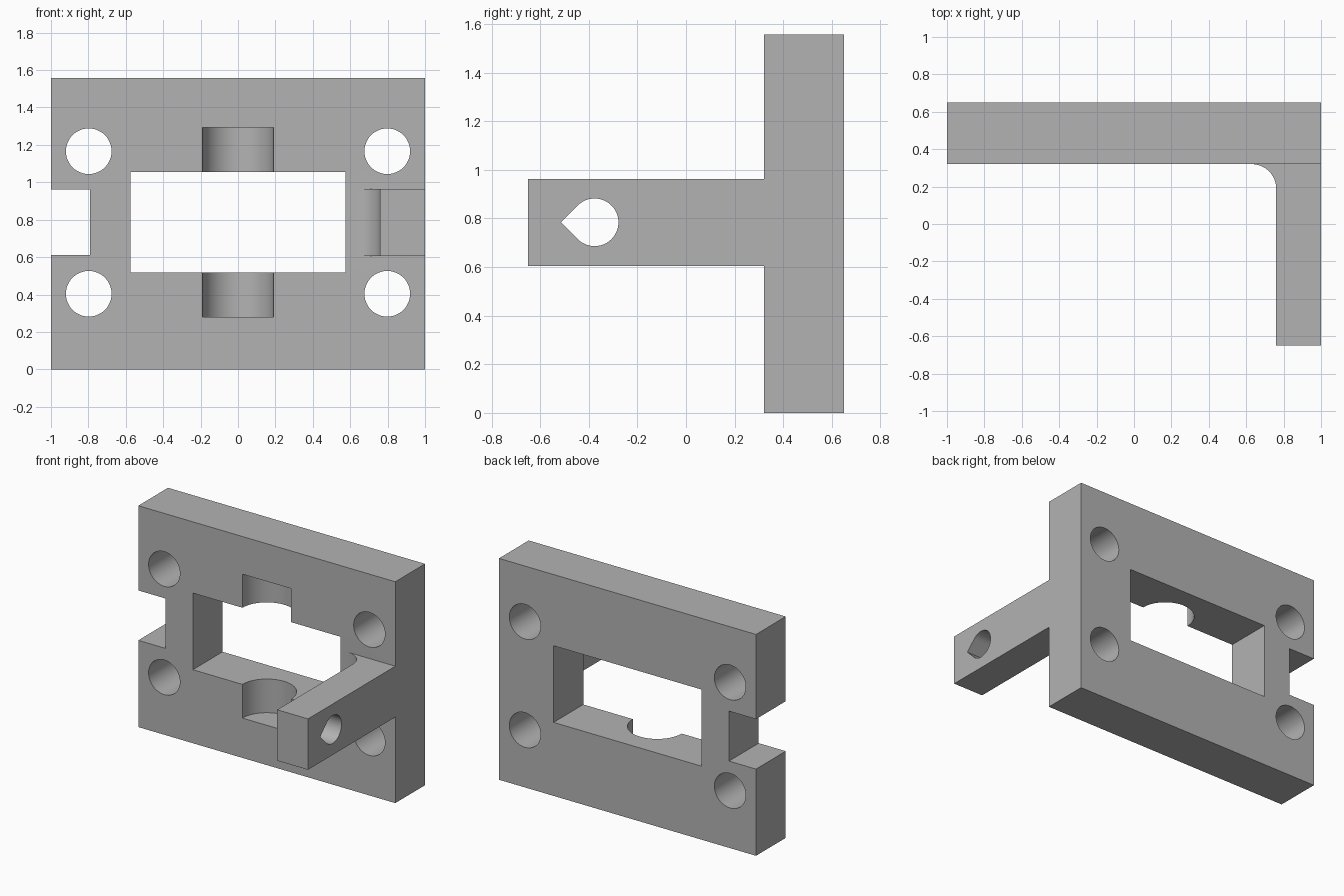
import bpy, bmesh
from math import cos, sin, pi
from mathutils import Vector

cube = bpy.data.objects.get("Cube")
if cube:
    bpy.data.objects.remove(cube, do_unlink=True)

grey = bpy.data.materials.new("plain_grey")
grey.use_nodes = True
grey.diffuse_color = (0.45, 0.45, 0.45, 1)
grey.node_tree.nodes["Principled BSDF"].inputs["Base Color"].default_value = grey.diffuse_color


def arc(cx, cy, r, start, end, n):
    """Points along a circular arc, both ends included."""
    return [(cx + r * cos(start + (end - start) * i / n),
             cy + r * sin(start + (end - start) * i / n)) for i in range(n + 1)]


def rect(x0, x1, y0, y1):
    return [(x0, y0), (x1, y0), (x1, y1), (x0, y1)]


def prism(name, outline, axis, low, high):
    """Extrude a 2D outline along x, y or z from low to high."""
    place = {"x": lambda a, b: (low, a, b),
             "y": lambda a, b: (a, low, b),
             "z": lambda a, b: (a, b, low)}[axis]
    bm = bmesh.new()
    face = bm.faces.new([bm.verts.new(place(a, b)) for a, b in outline])
    moved = bmesh.ops.extrude_face_region(bm, geom=[face])["geom"]
    step = Vector([high - low if axis == k else 0 for k in "xyz"])
    bmesh.ops.translate(bm, vec=step, verts=[v for v in moved if isinstance(v, bmesh.types.BMVert)])
    bmesh.ops.recalc_face_normals(bm, faces=bm.faces)
    mesh = bpy.data.meshes.new(name)
    bm.to_mesh(mesh)
    bm.free()
    mesh.materials.append(grey)
    obj = bpy.data.objects.new(name, mesh)
    bpy.context.collection.objects.link(obj)
    return obj


def combine(target, other, operation):
    """Apply a boolean and remove the helper solid."""
    mod = target.modifiers.new(operation, "BOOLEAN")
    mod.operation, mod.object, mod.solver = operation, other, "EXACT"
    bpy.context.view_layer.objects.active = target
    bpy.ops.object.modifier_apply(modifier=mod.name)
    bpy.data.objects.remove(other, do_unlink=True)


FRONT, BACK, TOP = 0.32, 0.65, 1.557
ARM_LOW, ARM_HIGH, ARM_IN, FILLET = 0.605, 0.963, 0.76, 0.13

# Upright plate
bracket = prism("bracket_plate", rect(-1, 1, 0, TOP), "y", FRONT, BACK)

# Arm with a rounded inner corner, sunk slightly into the plate
corner = arc(ARM_IN - FILLET, FRONT - FILLET, FILLET, 0, pi / 2, 16)
arm_outline = [(1, FRONT + 0.05), (1, -BACK), (ARM_IN, -BACK)] + corner
arm_outline.append((ARM_IN - FILLET, FRONT + 0.05))
combine(bracket, prism("arm", arm_outline, "z", ARM_LOW, ARM_HIGH), "UNION")

# Central window and the side notch
for name, outline in (("window", rect(-0.575, 0.575, 0.517, 1.056)),
                      ("side_notch", rect(-1.1, -0.79, 0.61, 0.961))):
    combine(bracket, prism(name, outline, "y", FRONT - 0.1, BACK + 0.1), "DIFFERENCE")

# Half-round pocket in the front face
pocket = arc(0, FRONT, 0.19, 0, 2 * pi, 64)[:-1]
combine(bracket, prism("pocket", pocket, "z", 0.28, 1.292), "DIFFERENCE")

# Four mounting holes
for x in (-0.798, 0.798):
    for z in (0.404, 1.166):
        hole = arc(x, z, 0.122, 0, 2 * pi, 48)[:-1]
        combine(bracket, prism("mounting_hole", hole, "y", FRONT - 0.1, BACK + 0.1), "DIFFERENCE")

# Teardrop hole through the arm, pointing to the front
hole_y, hole_z, hole_r = -0.376, 0.784, 0.098
teardrop = arc(hole_y, hole_z, hole_r, -3 * pi / 4, 3 * pi / 4, 40)
teardrop.append((hole_y - hole_r * 2 ** 0.5, hole_z))
combine(bracket, prism("teardrop_hole", teardrop, "x", ARM_IN - 0.1, 1.1), "DIFFERENCE")

# Smooth curved walls, crisp edges
bpy.ops.object.select_all(action="DESELECT")
bracket.select_set(True)
bpy.context.view_layer.objects.active = bracket
bpy.ops.object.shade_smooth_by_angle(angle=pi / 6)
